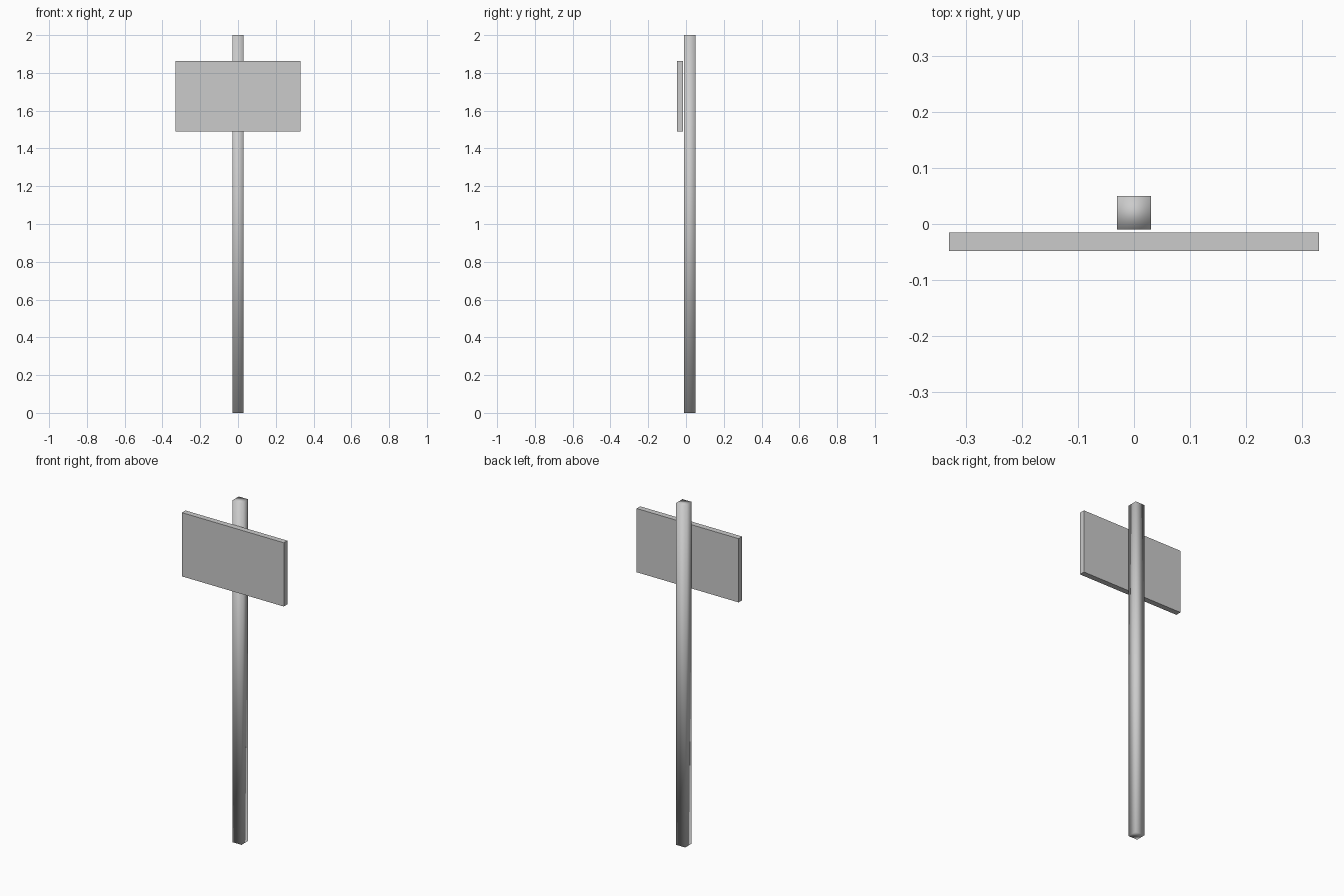
import bpy
import bmesh
from mathutils import Matrix, Vector

if "Cube" in bpy.data.objects:
    bpy.data.objects.remove(bpy.data.objects["Cube"], do_unlink=True)

# One plain grey for the whole sign
grey = bpy.data.materials.new("light_grey")
grey.use_nodes = True
colour = (0.6, 0.6, 0.6, 1)
grey.diffuse_color = colour
grey.node_tree.nodes["Principled BSDF"].inputs["Base Color"].default_value = colour


def box(name, low, high, smooth=False):
    """Box spanning two opposite corners."""
    low, high = Vector(low), Vector(high)
    bm = bmesh.new()
    place = Matrix.Translation((low + high) / 2) @ Matrix.Diagonal((*(high - low), 1))
    bmesh.ops.create_cube(bm, size=1, matrix=place)
    for face in bm.faces:
        face.smooth = smooth
    mesh = bpy.data.meshes.new(name)
    bm.to_mesh(mesh)
    bm.free()
    mesh.materials.append(grey)
    obj = bpy.data.objects.new(name, mesh)
    bpy.context.collection.objects.link(obj)
    return obj


# Square post with softly shaded corners
box("post", (-0.03, -0.01, 0), (0.03, 0.05, 2), smooth=True)

# Flat board standing just in front of the post
box("sign_board", (-0.33, -0.048, 1.49), (0.33, -0.015, 1.863))
